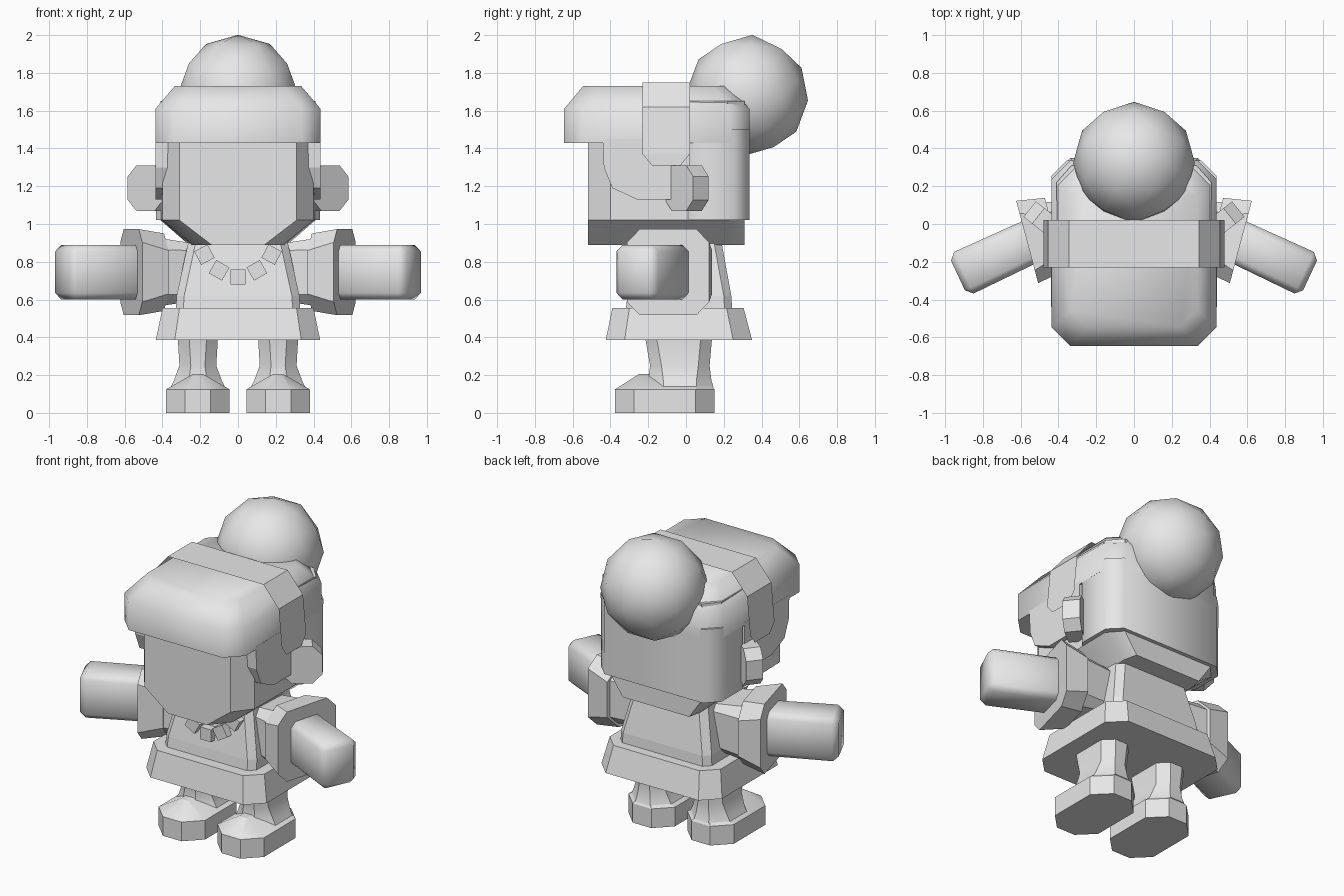
import bpy, bmesh, math
from mathutils import Matrix, Vector

if "Cube" in bpy.data.objects:
    bpy.data.objects.remove(bpy.data.objects["Cube"])

grey = bpy.data.materials.new("light_grey")
grey.diffuse_color = (0.8, 0.8, 0.8, 1)
grey.use_nodes = True
grey.node_tree.nodes["Principled BSDF"].inputs["Base Color"].default_value = grey.diffuse_color


def finish(name, bm, smooth=None, mirror=False):
    bmesh.ops.recalc_face_normals(bm, faces=bm.faces)
    me = bpy.data.meshes.new(name)
    bm.to_mesh(me)
    bm.free()
    ob = bpy.data.objects.new(name, me)
    bpy.context.collection.objects.link(ob)
    me.materials.append(grey)
    if mirror:
        ob.modifiers.new("mirror", 'MIRROR')
    if smooth:
        bpy.ops.object.select_all(action='DESELECT')
        ob.select_set(True)
        bpy.context.view_layer.objects.active = ob
        bpy.ops.object.shade_smooth_by_angle(angle=math.radians(smooth))
    return ob


def loft(name, rings, smooth=None, mirror=False, bevel=0):
    """Skin a list of equal-length point rings and cap both ends."""
    bm = bmesh.new()
    vs = [[bm.verts.new(p) for p in r] for r in rings]
    n = len(rings[0])
    for a, b in zip(vs, vs[1:]):
        for i in range(n):
            j = (i + 1) % n
            bm.faces.new((a[i], a[j], b[j], b[i]))
    bm.faces.new(vs[0])
    bm.faces.new(vs[-1])
    if bevel:
        bmesh.ops.bevel(bm, geom=bm.edges[:], offset=bevel, segments=1,
                        affect='EDGES', profile=0.5)
    return finish(name, bm, smooth, mirror)


def oct2(x0, x1, y0, y1, c):
    """Rectangle with cut corners."""
    return [(x0 + c, y0), (x1 - c, y0), (x1, y0 + c), (x1, y1 - c),
            (x1 - c, y1), (x0 + c, y1), (x0, y1 - c), (x0, y0 + c)]


def plan(x0, x1, y0, y1, c, z):
    return [(x, y, z) for x, y in oct2(x0, x1, y0, y1, c)]


def across(cx, cy, cz, hw, hh, c, ang):
    """Cut-corner section standing upright across an arm at the given angle."""
    s, k = math.sin(ang), math.cos(ang)
    return [(cx - s * u, cy + k * u, cz + v) for u, v in oct2(-hw, hw, -hh, hh, c)]


# shoes and legs
loft("shoe", [plan(.045, .38, -.375, .15, .1, 0),
              plan(.045, .38, -.375, .15, .1, .125),
              plan(.185, .24, -.25, .1, .01, .205)], 30, True)
loft("leg", [plan(.07, .355, -.21, .145, .09, .14),
             plan(.085, .34, -.2, .135, .08, .17),
             plan(.115, .31, -.19, .125, .06, .25),
             plan(.105, .32, -.22, .14, .06, .42)], 40, True)

# dress
loft("skirt", [plan(-.435, .435, -.425, .35, .1, .385),
               plan(-.4, .4, -.39, .305, .09, .555)])
loft("dress_body", [plan(-.33, .33, -.32, .245, .04, .54),
                    plan(-.325, .325, -.31, .24, .04, .62),
                    plan(-.26, .26, -.255, .185, .04, .92)])

# sleeve, cuff and hand
a = math.radians(-15)
loft("sleeve", [across(.18, -.03, .745, .14, .14, .03, a),
                across(.45, -.065, .745, .19, .18, .06, a)], None, True)
loft("cuff", [across(.42, -.055, .745, .2, .205, .09, a),
              across(.565, -.095, .745, .225, .228, .07, a)], None, True)
b = math.radians(-25)
d = Vector((math.cos(b), math.sin(b)))
tip = Vector((.931, -.272))
root = tip - d * .52


def box_ring(p, hw, hh):
    s, k = math.sin(b), math.cos(b)
    return [(p.x - s * u, p.y + k * u, .745 + v)
            for u, v in ((-hw, -hh), (hw, -hh), (hw, hh), (-hw, hh))]


loft("hand", [box_ring(root, .115, .145), box_ring(tip, .122, .145)], 60, True, .035)

# head, narrowing to a flat face
def face_ring(y, x, c):
    return [(-x, y, 1.65), (-x, y, 1.02), (-c, y, .89),
            (c, y, .89), (x, y, 1.02), (x, y, 1.65)]


loft("head", [face_ring(-.52, .31, .14), face_ring(-.4, .4, .24),
              face_ring(.22, .41, .26), face_ring(.31, .33, .24)], 30)

# hair: cap with fringe, back and side locks
loft("hair_cap", [plan(-.437, .437, -.645, .335, .1, 1.43),
                  plan(-.437, .437, -.645, .335, .1, 1.61),
                  plan(-.335, .335, -.545, .235, .09, 1.73)], 60)
loft("hair_back", [plan(-.435, .435, -.04, .335, .08, 1.02),
                   plan(-.437, .437, -.04, .335, .08, 1.5)], 60)
lock = [(-.44, 1.45), (-.435, 1.3), (-.39, 1.19), (-.26, 1.13), (.02, 1.13), (.02, 1.45)]
loft("side_lock", [[(x, y, z) for y, z in lock] for x in (.36, .438)], None, True)

# headband: a thin strip over the cap, with tapered ends
bm = bmesh.new()
strip = [(0, 1.75, 0), (.345, 1.75, 0), (.455, 1.62, 0), (.478, 1.37, 0), (.478, 1.31, .05)]
rows = [[bm.verts.new((x, y, z)) for y in (-.23 + t, .02 - t)] for x, z, t in strip]
for p, q in zip(rows, rows[1:]):
    bm.faces.new((p[0], q[0], q[1], p[1]))
finish("headband", bm, None, True)

# ears: cut-corner slabs turned outwards
e = math.radians(38.5)
along, back = Vector((math.cos(e), math.sin(e))), Vector((-math.sin(e), math.cos(e)))
ears = []
for t in (0, .105):
    o = Vector((.49, -.037)) + back * t
    ears.append([(*(o + along * u), 1.19 + v) for u, v in oct2(-.12, .12, -.12, .12, .058)])
loft("ear", ears, None, True)

# hair bun
bm = bmesh.new()
bmesh.ops.create_icosphere(
    bm, subdivisions=2, radius=.322,
    matrix=Matrix.Translation((0, .325, 1.68)) @ Matrix.Rotation(math.radians(-63), 4, 'X')
    @ Matrix.Rotation(math.radians(90), 4, 'Z'))
finish("hair_bun", bm, 60)

# necklace beads
bm = bmesh.new()
for x, y, z, r in ((0, -.295, .72, 0), (.1, -.29, .755, 30), (-.1, -.29, .755, -30),
                   (.178, -.275, .838, 62), (-.178, -.275, .838, -62)):
    bmesh.ops.create_cube(bm, size=.08, matrix=Matrix.Translation((x, y, z))
                          @ Matrix.Rotation(math.radians(-r), 4, 'Y'))
finish("necklace", bm)
